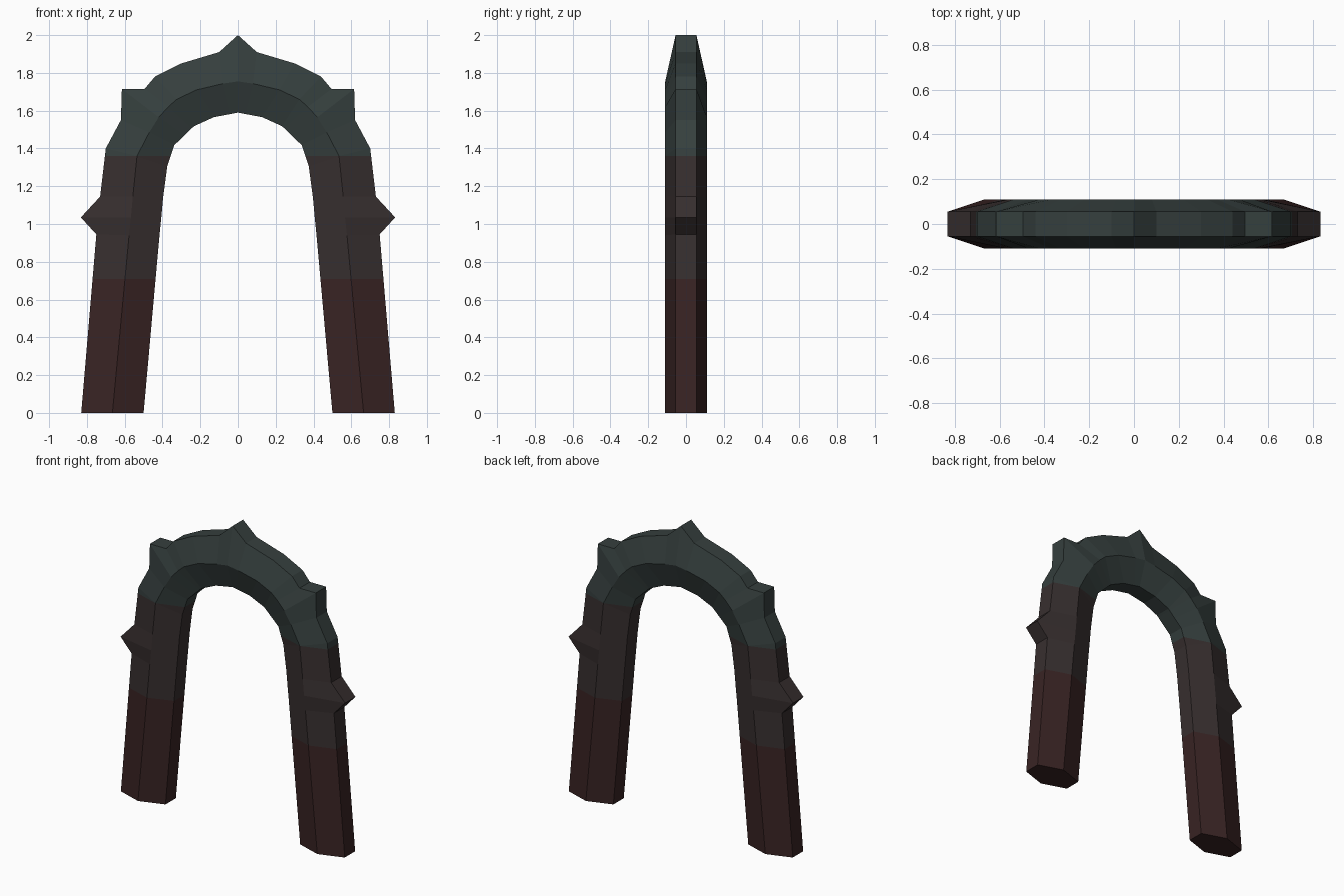
import bpy, bmesh
from mathutils import Vector

if "Cube" in bpy.data.objects:
    bpy.data.objects.remove(bpy.data.objects["Cube"])


def material(name, rgb):
    m = bpy.data.materials.new(name)
    m.diffuse_color = (*rgb, 1)
    m.use_nodes = True
    m.node_tree.nodes["Principled BSDF"].inputs["Base Color"].default_value = m.diffuse_color
    return m


# Right half rings, foot to crown: outer edge, ridge, inner edge as (x, z)
half = [
    ((0.83, 0.00), (0.665, 0.00), (0.50, 0.00)),
    ((0.75, 0.945), (0.577, 0.94), (0.416, 0.94)),
    ((0.832, 1.035), (0.567, 1.035), (0.407, 1.03)),    # side spike
    ((0.73, 1.145), (0.557, 1.145), (0.397, 1.14)),
    ((0.70, 1.40), (0.535, 1.36), (0.375, 1.305)),
    ((0.62, 1.55), (0.47, 1.485), (0.338, 1.417)),
    ((0.615, 1.715), (0.42, 1.565), (0.285, 1.468)),    # shoulder spike
    ((0.495, 1.715), (0.37, 1.62), (0.245, 1.507)),
    ((0.44, 1.78), (0.325, 1.66), (0.233, 1.518)),
    ((0.30, 1.85), (0.22, 1.71), (0.127, 1.566)),
    ((0.10, 1.91), (0.08, 1.743), (0.04, 1.582)),
    ((0.00, 2.00), (0.00, 1.755), (0.00, 1.59)),        # crown spike
]
mirrored = [tuple((-x, z) for x, z in ring) for ring in half[:-1]]
rings = half + mirrored[::-1]

# Arch: six-sided section swept through the rings
bm = bmesh.new()
loops = []
for o, m, i in rings:
    pts = [(o, -0.055), (m, -0.11), (i, -0.055), (i, 0.055), (m, 0.11), (o, 0.055)]
    loops.append([bm.verts.new((p[0], y, p[1])) for p, y in pts])
for a, b in zip(loops, loops[1:]):
    for k in range(6):
        n = (k + 1) % 6
        bm.faces.new((a[k], a[n], b[n], b[k]))
bm.faces.new(loops[0])
bm.faces.new(loops[-1])

# Level cuts where the colour changes
LOW, HIGH = 0.71, 1.36
for h in (LOW, HIGH):
    bmesh.ops.bisect_plane(bm, geom=bm.verts[:] + bm.edges[:] + bm.faces[:],
                           plane_co=Vector((0, 0, h)), plane_no=Vector((0, 0, 1)), dist=0.0005)
bmesh.ops.recalc_face_normals(bm, faces=bm.faces[:])
for f in bm.faces:
    z = f.calc_center_median().z
    f.material_index = 0 if z < LOW else 1 if z < HIGH else 2
    f.smooth = False

mesh = bpy.data.meshes.new("spiked_arch")
bm.to_mesh(mesh)
bm.free()
mesh.materials.append(material("dark red stone", (0.040, 0.017, 0.017)))
mesh.materials.append(material("brown grey stone", (0.038, 0.028, 0.028)))
mesh.materials.append(material("green grey stone", (0.036, 0.050, 0.048)))
arch = bpy.data.objects.new("spiked_arch", mesh)
bpy.context.collection.objects.link(arch)
